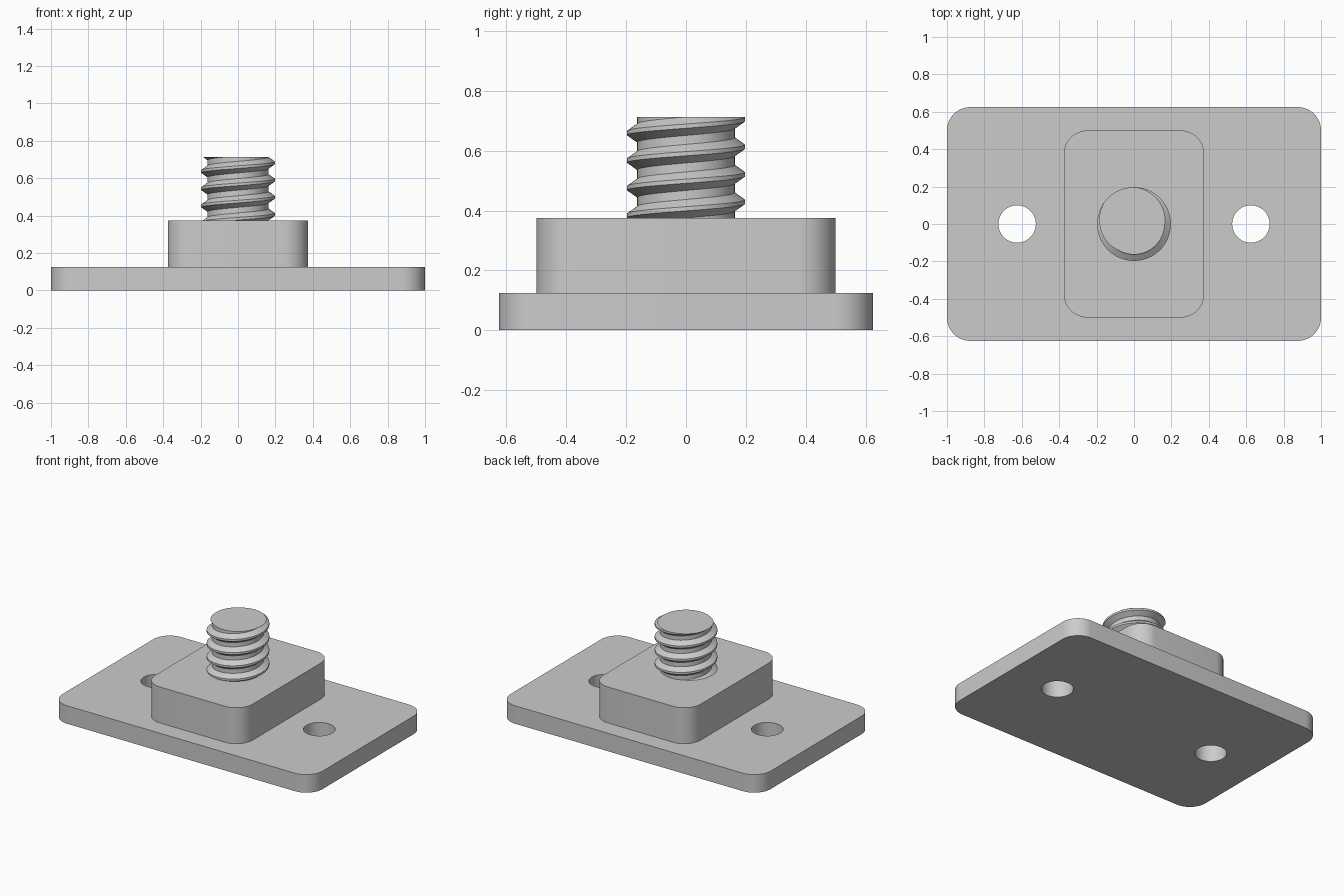
import bpy, bmesh
from math import sin, cos, pi, radians

cube = bpy.data.objects.get("Cube")
if cube:
    bpy.data.objects.remove(cube, do_unlink=True)

GREY = (0.6, 0.6, 0.6, 1.0)
metal = bpy.data.materials.new("grey_metal")
metal.use_nodes = True
metal.diffuse_color = GREY
metal.node_tree.nodes["Principled BSDF"].inputs["Base Color"].default_value = GREY


def finish(bm, name, angle):
    """Turn a bmesh into a shaded object."""
    bmesh.ops.recalc_face_normals(bm, faces=bm.faces)
    mesh = bpy.data.meshes.new(name)
    bm.to_mesh(mesh)
    bm.free()
    mesh.materials.append(metal)
    obj = bpy.data.objects.new(name, mesh)
    bpy.context.collection.objects.link(obj)
    bpy.ops.object.select_all(action='DESELECT')
    obj.select_set(True)
    bpy.context.view_layer.objects.active = obj
    bpy.ops.object.shade_smooth_by_angle(angle=radians(angle))
    return obj


def arc(cx, cy, r, start, sweep, steps):
    return [(cx + r * cos(start + sweep * i / steps),
             cy + r * sin(start + sweep * i / steps)) for i in range(steps + 1)]


def rounded_rect(hx, hy, r):
    pts = []
    for k, (sx, sy) in enumerate([(1, 1), (-1, 1), (-1, -1), (1, -1)]):
        pts += arc(sx * (hx - r), sy * (hy - r), r, k * pi / 2, pi / 2, 12)
    return pts


def slab(name, outlines, z0, z1):
    """Extrude an outline; further outlines become holes."""
    bm = bmesh.new()
    for pts in outlines:
        vs = [bm.verts.new((x, y, z0)) for x, y in pts]
        for a, b in zip(vs, vs[1:] + vs[:1]):
            bm.edges.new((a, b))
    bmesh.ops.triangle_fill(bm, use_beauty=True, edges=bm.edges[:])
    ext = bmesh.ops.extrude_face_region(bm, geom=bm.faces[:], use_keep_orig=True)
    top = [v for v in ext["geom"] if isinstance(v, bmesh.types.BMVert)]
    bmesh.ops.translate(bm, verts=top, vec=(0, 0, z1 - z0))
    return finish(bm, name, 30)


# Base plate with two screw holes, and the raised block on it
holes = [arc(s * 0.625, 0, 0.1, 0, 2 * pi, 48)[:-1] for s in (-1, 1)]
slab("base_plate", [rounded_rect(1, 0.625, 0.125)] + holes, 0, 0.125)
slab("raised_block", [rounded_rect(0.375, 0.5, 0.125)], 0.125, 0.375)

# Threaded stud: a right-handed helical profile trimmed flat at both ends
PITCH, Z0, Z1, CREST_Z = 0.092, 0.37, 0.712, 0.682
R_OUT, R_IN = 0.197, 0.163
CREST, FLANK = 0.007, 0.024     # half crest width, flank height
STEPS = 96


def thread_radius(z, turn):
    d = (z - CREST_Z - PITCH * turn) % PITCH
    d = min(d, PITCH - d)
    t = min(max((d - CREST) / FLANK, 0), 1)
    return R_OUT + (R_IN - R_OUT) * t


breaks = [CREST_Z + k * PITCH + o for k in range(-6, 3)
          for o in (-CREST - FLANK, -CREST, CREST, CREST + FLANK)]
bm = bmesh.new()
columns = []
for i in range(STEPS + 1):
    turn = i / STEPS
    a = 2 * pi * turn
    column = []
    for b in breaks:
        z = min(max(b + PITCH * turn, Z0), Z1)
        r = thread_radius(z, turn)
        column.append(bm.verts.new((r * cos(a), r * sin(a), z)))
    columns.append(column)
for c, d in zip(columns, columns[1:]):
    for j in range(len(breaks) - 1):
        zs = [v.co.z for v in (c[j], d[j], c[j + 1], d[j + 1])]
        if max(zs) - min(zs) > 1e-6:
            bm.faces.new((c[j], d[j], d[j + 1], c[j + 1]))
for end in (0, -1):
    bm.faces.new([c[end] for c in columns[:-1]])
bmesh.ops.remove_doubles(bm, verts=bm.verts[:], dist=1e-5)
finish(bm, "threaded_stud", 30)
